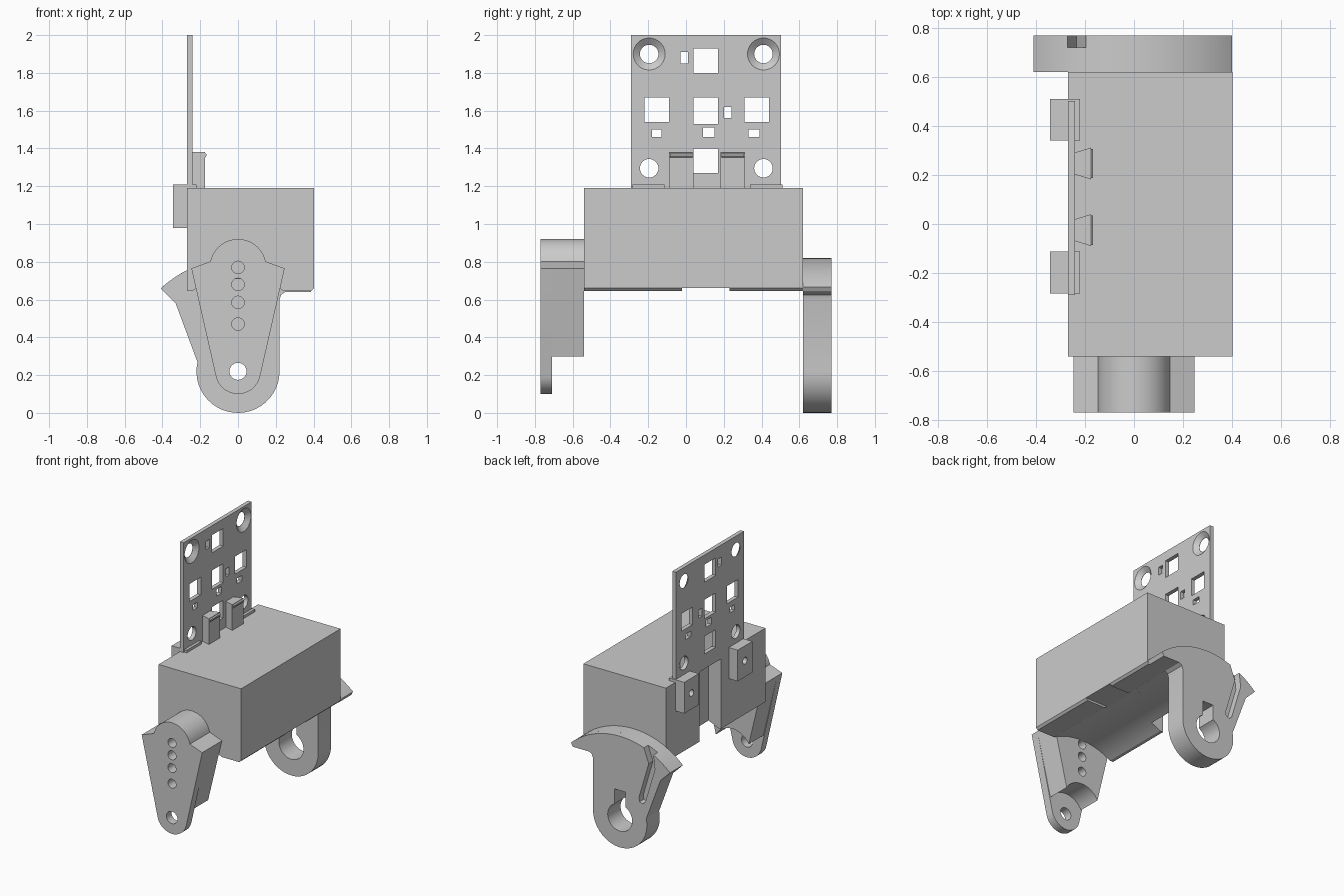
import bpy
import bmesh
from math import radians, cos, sin
from mathutils import Matrix

cube = bpy.data.objects.get("Cube")
if cube:
    bpy.data.objects.remove(cube)

grey = bpy.data.materials.new("plain_grey")
grey.use_nodes = True
grey.diffuse_color = (0.6, 0.6, 0.6, 1)
grey.node_tree.nodes["Principled BSDF"].inputs["Base Color"].default_value = (0.6, 0.6, 0.6, 1)

PIVOT = 0.22   # height of the hinge axis
parts = []


def arc(cx, cz, r, start, end, steps=24):
    angles = [radians(start + (end - start) * i / steps) for i in range(steps + 1)]
    return [(cx + r * cos(a), cz + r * sin(a)) for a in angles]


def circle(cx, cz, r, steps=32):
    return arc(cx, cz, r, 0, 360, steps)[:-1]


def rect(a, b, c, d):
    return [(a, c), (b, c), (b, d), (a, d)]


def evaluated_mesh(obj):
    graph = bpy.context.evaluated_depsgraph_get()
    return bpy.data.meshes.new_from_object(obj.evaluated_get(graph))


def prism(name, axis, lo, hi, outline, holes=()):
    """Extrude an outline with holes along x (outline in y,z), y (x,z) or z (x,y)."""
    curve = bpy.data.curves.new(name, "CURVE")
    curve.dimensions = "2D"
    curve.fill_mode = "BOTH"
    curve.extrude = (hi - lo) / 2
    for loop in [outline, *holes]:
        spline = curve.splines.new("POLY")
        spline.points.add(len(loop) - 1)
        for point, (u, v) in zip(spline.points, loop):
            point.co = (u, v, 0, 1)
        spline.use_cyclic_u = True
    temp = bpy.data.objects.new(name + "_curve", curve)
    bpy.context.collection.objects.link(temp)
    mesh = evaluated_mesh(temp)
    bpy.data.objects.remove(temp)
    # Weld the caps to the walls
    bm = bmesh.new()
    bm.from_mesh(mesh)
    bmesh.ops.remove_doubles(bm, verts=bm.verts, dist=0.0005)
    mid = (lo + hi) / 2
    turn = {
        "x": Matrix(((0, 0, 1, mid), (1, 0, 0, 0), (0, 1, 0, 0), (0, 0, 0, 1))),
        "y": Matrix(((1, 0, 0, 0), (0, 0, -1, mid), (0, 1, 0, 0), (0, 0, 0, 1))),
        "z": Matrix.Translation((0, 0, mid)),
    }
    bm.transform(turn[axis])
    bmesh.ops.recalc_face_normals(bm, faces=bm.faces)
    bm.to_mesh(mesh)
    bm.free()
    mesh.materials.clear()
    mesh.materials.append(grey)
    obj = bpy.data.objects.new(name, mesh)
    bpy.context.collection.objects.link(obj)
    parts.append(obj)
    return obj


# Body: block with a rounded channel underneath and a recess low in the right wall
recess = (-0.02, 0.23)
top = [(-0.27, 1.19), (0.403, 1.19), (0.403, 0.66)]
full = top + [(0.388, 0.645)] + arc(0, PIVOT, 0.49, 60.1, 119.9) + [(-0.27, 0.645)]
recessed = top + arc(0, PIVOT, 0.49, 63.9, 110.3) + [(-0.17, 1.16), (-0.27, 1.16)]
prism("body_front", "y", -0.54, recess[0], full)
prism("body_middle", "y", *recess, recessed)
prism("body_back", "y", recess[1], 0.62, full)

# Mounting plate with round and rectangular openings
windows = [
    rect(0.04, 0.17, 1.80, 1.93), rect(0.04, 0.17, 1.53, 1.67), rect(0.04, 0.17, 1.27, 1.40),
    rect(-0.22, -0.09, 1.54, 1.67), rect(0.31, 0.44, 1.54, 1.67),
    rect(-0.03, 0.01, 1.85, 1.91), rect(0.20, 0.24, 1.56, 1.62),
    rect(-0.18, -0.13, 1.46, 1.50), rect(0.09, 0.15, 1.46, 1.51), rect(0.33, 0.39, 1.46, 1.50),
]
holes = [circle(y, z, 0.049) for y in (-0.195, 0.41) for z in (1.295, 1.9)]
plate = prism("mounting_plate", "x", -0.27, -0.24, rect(-0.29, 0.503, 1.18, 2.0), windows + holes)

# Countersinks in the two upper holes
cutters = []
for y in (-0.195, 0.41):
    bpy.ops.mesh.primitive_cone_add(vertices=32, radius1=0.045, radius2=0.091, depth=0.036,
                                    location=(-0.253, y, 1.9), rotation=(0, radians(90), 0))
    cutter = bpy.context.object
    cutter.name = "countersink_cutter"
    cutter.hide_render = True
    cutters.append(cutter)
    cut = plate.modifiers.new("countersink", "BOOLEAN")
    cut.operation = "DIFFERENCE"
    cut.solver = "EXACT"
    cut.object = cutter
baked = evaluated_mesh(plate)
plate.modifiers.clear()
plate.data = baked
for cutter in cutters:
    bpy.data.objects.remove(cutter)

# Screw tabs and their ledges beside the plate
for side, y in (("front", -0.198), ("back", 0.425)):
    prism(side + "_tab", "x", -0.343, -0.27, rect(y - 0.085, y + 0.085, 0.98, 1.21),
          [circle(y, 1.1, 0.025, 20)])
    prism(side + "_ledge", "x", -0.27, -0.22, rect(y - 0.085, y + 0.085, 1.17, 1.21))

# Tapered clips holding the plate from its left side
for side, y in (("front", -0.025), ("back", 0.247)):
    prism(side + "_clip", "z", 1.18, 1.38,
          [(-0.24, y - 0.045), (-0.175, y - 0.065), (-0.175, y + 0.065), (-0.24, y + 0.045)])
    prism(side + "_clip_hook", "y", y - 0.06, y + 0.06,
          [(-0.18, 1.345), (-0.167, 1.36), (-0.167, 1.37), (-0.18, 1.38)])

# Front lever: thin face plate and a thicker upper block
boss = [(-0.247, 0.765)] + arc(0, 0.77, 0.15, 168, 12) + [(0.247, 0.765)]
pin_holes = [circle(0, z, 0.033) for z in (0.77, 0.68, 0.585, 0.47)]
prism("front_lever_face", "y", -0.77, -0.71, boss + arc(0, PIVOT, 0.12, -13 + 360, 193),
      pin_holes + [circle(0, PIVOT, 0.045)])
prism("front_lever_block", "y", -0.71, -0.54, boss + arc(0, PIVOT, 0.155, 30, 150), pin_holes)

# Back lever: curved wing, pivot ring with keyed hole, and slotted side arm
lower = ([(-0.33, 0.58), (-0.215, 0.27)] + arc(0, PIVOT, 0.22, 167, 360)
         + [(0.22, 0.6), (0.228, 0.625), (0.25, 0.64), (0.385, 0.64)])
keyhole = arc(0, PIVOT, 0.1, 117, 423, 36) + [(0.045, 0.42), (-0.045, 0.42)]
prism("back_lever_web", "y", 0.62, 0.72, arc(0, PIVOT, 0.6, 48.2, 133) + lower, [keyhole])
slot = [(-0.235, 0.68), (-0.155, 0.41), (-0.16, 0.38), (-0.185, 0.37), (-0.207, 0.39), (-0.285, 0.65)]
slotted = arc(0, PIVOT, 0.6, 48.2, 109) + slot + arc(0, PIVOT, 0.6, 117, 133, 6) + lower
prism("back_lever_slotted", "y", 0.72, 0.77, slotted, [keyhole])

# Smooth the curved walls while keeping the edges sharp
bpy.ops.object.select_all(action="DESELECT")
for obj in parts:
    obj.select_set(True)
bpy.context.view_layer.objects.active = parts[0]
bpy.ops.object.shade_smooth_by_angle(angle=radians(25))
